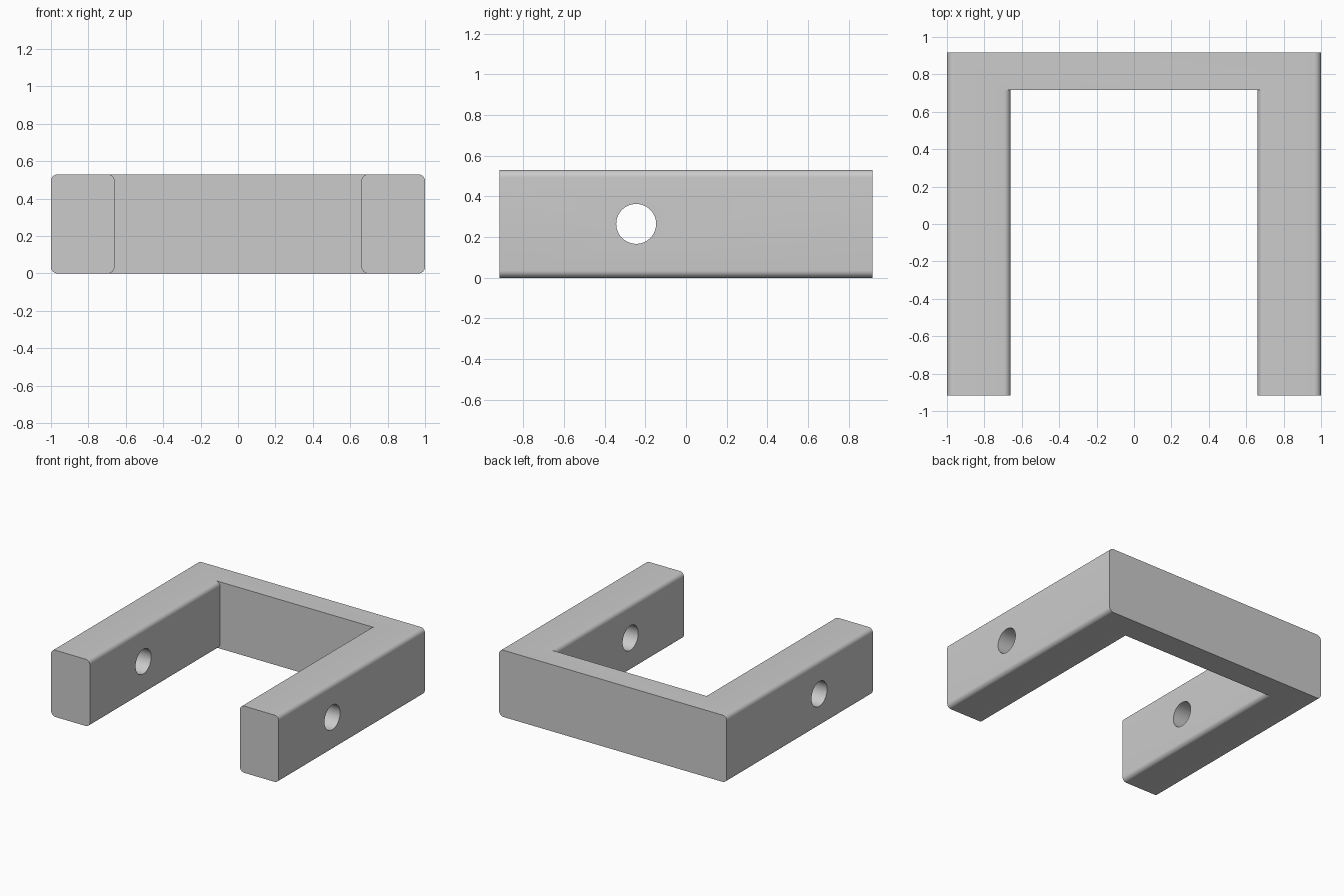
import bpy, bmesh, math

cube = bpy.data.objects.get("Cube")
if cube:
    bpy.data.objects.remove(cube, do_unlink=True)

HALF_W, HALF_D, HEIGHT = 1.0, 0.917, 0.53
INNER_X, BAR_FRONT, FILLET = 0.66, 0.717, 0.036
HOLE_Y, HOLE_R = -0.245, 0.098
STEPS = 8

grey = bpy.data.materials.new("plain grey")
grey.use_nodes = True
colour = (0.6, 0.6, 0.6, 1)
grey.diffuse_color = colour
grey.node_tree.nodes["Principled BSDF"].inputs["Base Color"].default_value = colour


def arc(cx, cz, start, end):
    """Quarter round of the fillet radius, angles in degrees."""
    angles = [math.radians(start + (end - start) * i / STEPS) for i in range(STEPS + 1)]
    return [(cx + FILLET * math.cos(a), cz + FILLET * math.sin(a)) for a in angles]


def prism(name, profile, y0, y1):
    """Extrude an x-z profile along y."""
    bm = bmesh.new()
    face = bm.faces.new([bm.verts.new((x, y0, z)) for x, z in profile])
    ext = bmesh.ops.extrude_face_region(bm, geom=[face])["geom"]
    verts = [v for v in ext if isinstance(v, bmesh.types.BMVert)]
    bmesh.ops.translate(bm, verts=verts, vec=(0, y1 - y0, 0))
    bmesh.ops.recalc_face_normals(bm, faces=bm.faces)
    mesh = bpy.data.meshes.new(name)
    bm.to_mesh(mesh)
    bm.free()
    mesh.materials.append(grey)
    obj = bpy.data.objects.new(name, mesh)
    bpy.context.collection.objects.link(obj)
    return obj


def cut(target, cutter):
    cutter.hide_render = True
    bpy.context.view_layer.objects.active = target
    mod = target.modifiers.new("cut", "BOOLEAN")
    mod.operation, mod.solver, mod.object = "DIFFERENCE", "EXACT", cutter
    bpy.ops.object.modifier_apply(modifier=mod.name)
    bpy.data.objects.remove(cutter, do_unlink=True)


# Full block with rounded long edges
lo, hi, side = FILLET, HEIGHT - FILLET, HALF_W - FILLET
outline = (arc(side, lo, -90, 0) + arc(side, hi, 0, 90)
           + arc(-side, hi, 90, 180) + arc(-side, lo, 180, 270))
bracket = prism("u_bracket", outline, -HALF_D, HALF_D)

# Opening between the arms, flared so the arms' inner edges are rounded
flare = INNER_X + FILLET
right_side = ([(flare, -0.2)] + arc(flare, lo, 270, 180)
              + arc(flare, hi, 180, 90) + [(flare, HEIGHT + 0.2)])
left_side = [(-x, z) for x, z in reversed(right_side)]
cut(bracket, prism("opening_cutter", right_side + left_side, -HALF_D - 0.2, BAR_FRONT))

# Pin hole through both arms
bpy.ops.mesh.primitive_cylinder_add(vertices=64, radius=HOLE_R, depth=3,
                                    location=(0, HOLE_Y, HEIGHT / 2),
                                    rotation=(0, math.pi / 2, 0))
hole = bpy.context.object
hole.name = "pin_hole_cutter"
hole.data.materials.append(grey)
cut(bracket, hole)

bpy.ops.object.select_all(action="DESELECT")
bracket.select_set(True)
bpy.context.view_layer.objects.active = bracket
bpy.ops.object.shade_smooth_by_angle(angle=math.radians(30))
